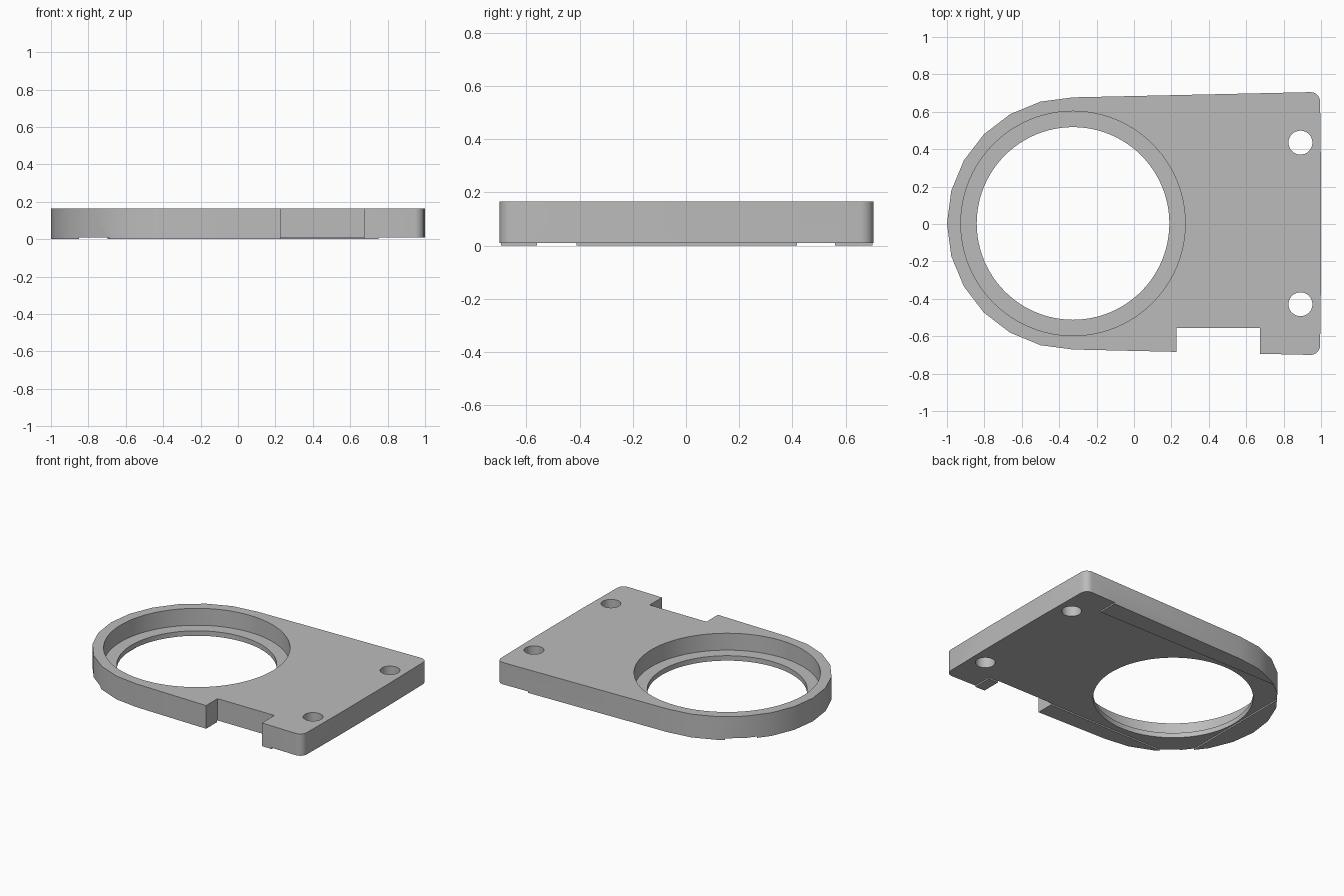
import bpy, bmesh
from math import radians, sin, cos
from mathutils import Matrix, Vector

if "Cube" in bpy.data.objects:
    bpy.data.objects.remove(bpy.data.objects["Cube"], do_unlink=True)

TOP = 0.165          # plate height
PAD = 0.01           # height of the raised pads underneath
RING_X = -0.326      # centre of the large ring
RING_R = 0.674

grey = bpy.data.materials.new("plain_grey")
grey.use_nodes = True
colour = (0.5, 0.5, 0.5, 1)
grey.diffuse_color = colour
grey.node_tree.nodes["Principled BSDF"].inputs["Base Color"].default_value = colour


def to_object(name, bm):
    bmesh.ops.recalc_face_normals(bm, faces=bm.faces[:])
    mesh = bpy.data.meshes.new(name)
    bm.to_mesh(mesh)
    bm.free()
    mesh.materials.append(grey)
    ob = bpy.data.objects.new(name, mesh)
    bpy.context.collection.objects.link(ob)
    return ob


def prism(name, outline, z0, z1):
    bm = bmesh.new()
    face = bm.faces.new([bm.verts.new((x, y, z0)) for x, y in outline])
    new = bmesh.ops.extrude_face_region(bm, geom=[face])["geom"]
    bmesh.ops.translate(bm, vec=Vector((0, 0, z1 - z0)),
                        verts=[v for v in new if isinstance(v, bmesh.types.BMVert)])
    return to_object(name, bm)


def box(name, x0, x1, y0, y1, z0, z1):
    return prism(name, [(x0, y0), (x1, y0), (x1, y1), (x0, y1)], z0, z1)


def cylinder(name, x, y, r, z0, z1, sides):
    return prism(name, arc(x, y, r, 0, 360, sides)[:-1], z0, z1)


def arc(x, y, r, start, end, steps):
    angles = [radians(start + (end - start) * i / steps) for i in range(steps + 1)]
    return [(x + r * cos(a), y + r * sin(a)) for a in angles]


def cut(target, cutter):
    cutter.hide_render = True
    mod = target.modifiers.new("cut", 'BOOLEAN')
    mod.operation = 'DIFFERENCE'
    mod.solver = 'EXACT'
    mod.object = cutter
    bpy.context.view_layer.objects.active = target
    bpy.ops.object.modifier_apply(modifier=mod.name)
    bpy.data.objects.remove(cutter, do_unlink=True)


# Plate: faceted round end, slightly flaring sides, rounded corners
outline = arc(RING_X, 0.003, RING_R, 90, 270, 12)
outline += arc(0.945, -0.65, 0.05, -90, 0, 5)
outline += [(1.0, -0.265), (1.0, 0.265)]
outline += arc(0.945, 0.655, 0.05, 0, 90, 5)
plate = prism("mounting_plate", outline, 0, TOP)

# Underside relief, leaving thin pads along both sides and the round end
cut(plate, box("relief_middle", -0.85, 1.1, -0.56, 0.56, -0.1, PAD))
cut(plate, box("relief_end", 0.75, 1.2, -0.9, 0.9, -0.1, PAD))

# Stepped ring opening
cut(plate, cylinder("ring_recess", RING_X, 0.003, 0.6, 0.045, 0.4, 96))
cut(plate, cylinder("ring_opening", RING_X, 0.003, 0.515, -0.2, 0.4, 96))

# Bolt holes and the notch in the front side
for side in (1, -1):
    cut(plate, cylinder("bolt_hole", 0.89, 0.003 + side * 0.432, 0.064, -0.2, 0.4, 32))
cut(plate, box("notch", 0.228, 0.674, -0.9, -0.555, -0.2, 0.4))

# Smooth curves, crisp edges
bpy.ops.object.select_all(action='DESELECT')
plate.select_set(True)
bpy.context.view_layer.objects.active = plate
bpy.ops.object.shade_smooth_by_angle(angle=radians(30))
